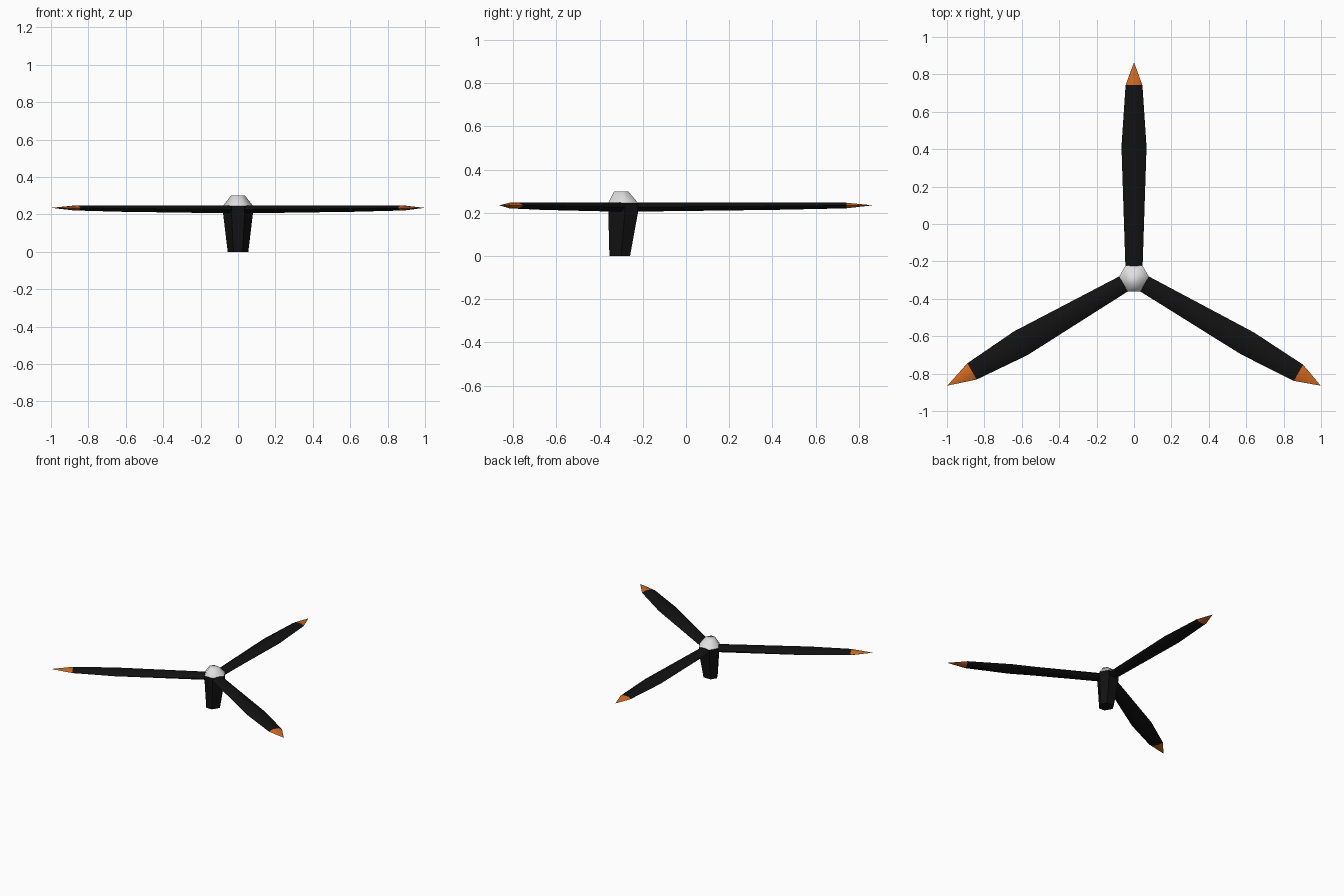
import bpy, bmesh, math
from mathutils import Matrix, Vector

if "Cube" in bpy.data.objects:
    bpy.data.objects.remove(bpy.data.objects["Cube"])

CY = -0.288          # rotor axis position in y


def material(name, rgb):
    m = bpy.data.materials.new(name)
    m.diffuse_color = (*rgb, 1)
    m.use_nodes = True
    m.node_tree.nodes["Principled BSDF"].inputs["Base Color"].default_value = m.diffuse_color
    return m


BLACK = material("matte black", (0.006, 0.006, 0.006))
ORANGE = material("orange", (0.66, 0.14, 0.012))
WHITE = material("off white", (0.74, 0.74, 0.74))


def loft(name, rings, mat, matrix=Matrix(), angle=50):
    """Skin a list of rings; a ring of a single point closes to a tip."""
    bm = bmesh.new()
    loops = [[bm.verts.new(matrix @ Vector(p)) for p in r] for r in rings]
    for a, b in zip(loops, loops[1:]):
        n = len(a)
        for i in range(n):
            j = (i + 1) % n
            if len(b) == 1:
                bm.faces.new((a[i], a[j], b[0]))
            else:
                bm.faces.new((a[i], a[j], b[j], b[i]))
    for end in (loops[0], loops[-1]):
        if len(end) > 2:
            bm.faces.new(end)
    bmesh.ops.recalc_face_normals(bm, faces=bm.faces[:])
    me = bpy.data.meshes.new(name)
    bm.to_mesh(me)
    bm.free()
    me.materials.append(mat)
    ob = bpy.data.objects.new(name, me)
    bpy.context.collection.objects.link(ob)
    bpy.ops.object.select_all(action='DESELECT')
    ob.select_set(True)
    bpy.context.view_layer.objects.active = ob
    bpy.ops.object.shade_smooth_by_angle(angle=math.radians(angle))
    return ob


def hub_ring(z, s, cy=CY):
    """Six-sided ring whose three wider sides face the blades."""
    degs = [c + d for c in (90, 210, 330) for d in (-34, 34)]
    return [(0.08 * s * math.cos(math.radians(a)),
             cy + 0.08 * s * math.sin(math.radians(a)), z) for a in degs]


def blade_ring(r, half_w, half_t, z):
    """Flattened six-sided cross-section at distance r along x."""
    section = [(1, 0), (0.5, 1), (-0.5, 1), (-1, 0), (-0.5, -1), (0.5, -1)]
    return [(r, half_w * u, z + half_t * v) for u, v in section]


# Tapered stem and white cap
loft("stem", [hub_ring(0, 0.69, -0.305), hub_ring(0.205, 1), hub_ring(0.246, 1)], BLACK)
loft("hub_cap", [hub_ring(0.246, 1), hub_ring(0.3, 0.47, -0.299)], WHITE, angle=70)

# Three blades with coloured tips: angle, start of tip, half widths at middle and tip
for i, (deg, r_tip, w_mid, w_tip) in enumerate([(90, 1.03, 0.067, 0.045),
                                                (210, 1.0, 0.073, 0.05),
                                                (330, 1.015, 0.068, 0.05)], 1):
    place = Matrix.Translation((0, CY, 0)) @ Matrix.Rotation(math.radians(deg), 4, 'Z')
    tip_ring = blade_ring(r_tip, w_tip, 0.013, 0.234)
    loft(f"blade_{i}", [blade_ring(0.06, 0.046, 0.021, 0.227),
                        blade_ring(0.70, w_mid, 0.017, 0.231), tip_ring], BLACK, place)
    loft(f"blade_tip_{i}", [tip_ring, [(1.153, 0, 0.235)]], ORANGE, place, 80)
